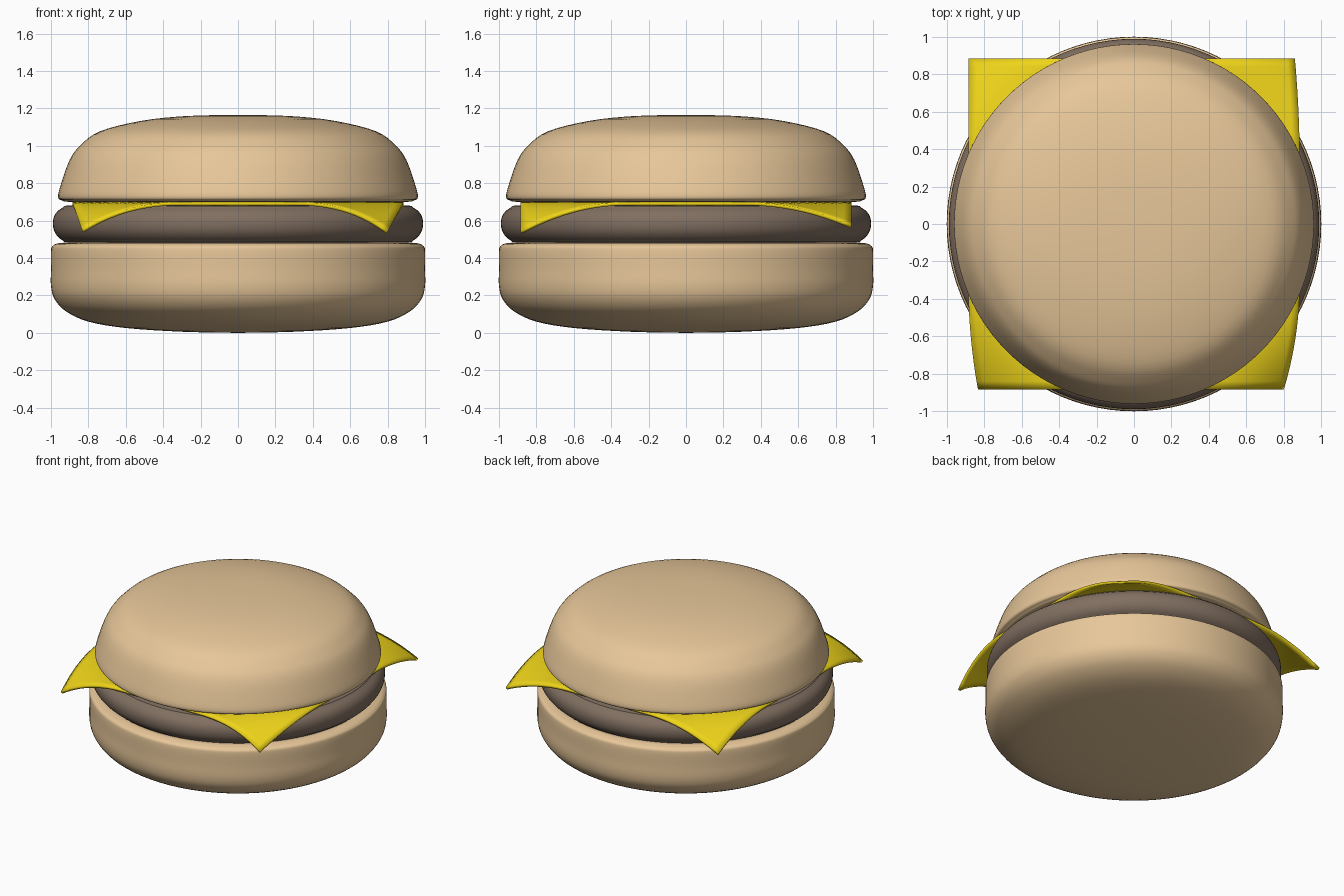
import bpy, bmesh
from math import pi, radians
from mathutils import Vector

if "Cube" in bpy.data.objects:
    bpy.data.objects.remove(bpy.data.objects["Cube"])


def material(name, colour):
    m = bpy.data.materials.new(name)
    m.diffuse_color = (*colour, 1)
    m.use_nodes = True
    m.node_tree.nodes["Principled BSDF"].inputs["Base Color"].default_value = m.diffuse_color
    return m


BUN = material("bun_tan", (0.80, 0.57, 0.32))
MEAT = material("patty_brown", (0.22, 0.16, 0.12))
CHEESE = material("cheese_yellow", (0.86, 0.66, 0.01))


def finish(name, bm, mat):
    me = bpy.data.meshes.new(name)
    bm.to_mesh(me)
    bm.free()
    ob = bpy.data.objects.new(name, me)
    bpy.context.collection.objects.link(ob)
    me.materials.append(mat)
    bpy.ops.object.select_all(action='DESELECT')
    ob.select_set(True)
    bpy.context.view_layer.objects.active = ob
    bpy.ops.object.shade_smooth_by_angle(angle=radians(40))
    return ob


def smooth_profile(pts, n=4):
    """Catmull-Rom curve through (radius, z) points."""
    p = [Vector((r, 0, z)) for r, z in pts]
    p = [p[0]] + p + [p[-1]]
    out = []
    for a, b, c, d in zip(p, p[1:], p[2:], p[3:]):
        for i in range(n):
            t = i / n
            out.append(0.5 * (2 * b + (c - a) * t + (2 * a - 5 * b + 4 * c - d) * t * t
                              + (3 * b - a - 3 * c + d) * t ** 3))
    return out + [p[-1]]


def lathe(name, pts, mat, steps=96):
    bm = bmesh.new()
    vs = [bm.verts.new(co) for co in smooth_profile(pts)]
    es = [bm.edges.new(pair) for pair in zip(vs, vs[1:])]
    bmesh.ops.spin(bm, geom=vs + es, axis=(0, 0, 1), cent=(0, 0, 0),
                   angle=2 * pi, steps=steps)
    bmesh.ops.remove_doubles(bm, verts=bm.verts, dist=1e-4)
    bmesh.ops.recalc_face_normals(bm, faces=bm.faces)
    return finish(name, bm, mat)


# Bottom bun: rounded underside, straight wall, small top edge
lathe("bottom_bun", [(0, 0), (0.3, 0.006), (0.6, 0.026), (0.8, 0.06), (0.92, 0.115),
                     (0.98, 0.18), (1, 0.25), (1, 0.34), (1, 0.44), (0.99, 0.466),
                     (0.96, 0.479), (0.9, 0.482), (0.5, 0.482), (0, 0.482)], BUN)

# Patty: flat disc with fully rounded rim
lathe("patty", [(0, 0.483), (0.5, 0.483), (0.88, 0.483), (0.94, 0.496), (0.978, 0.535),
                (0.99, 0.585), (0.978, 0.633), (0.94, 0.668), (0.88, 0.682),
                (0.5, 0.682), (0, 0.682)], MEAT)

# Top bun: domed crown with tapering side
lathe("top_bun", [(0, 0.70), (0.5, 0.70), (0.88, 0.70), (0.94, 0.708), (0.962, 0.728),
                  (0.945, 0.80), (0.90, 0.925), (0.845, 1.0), (0.74, 1.077),
                  (0.52, 1.133), (0.28, 1.159), (0, 1.166)], BUN)

# Cheese slice: square sheet whose corners droop, each slightly differently
bm = bmesh.new()
bmesh.ops.create_grid(bm, x_segments=40, y_segments=40, size=0.886)
corners = {(-1, -1): (0.150, 0.052), (1, -1): (0.158, 0.085),
           (1, 1): (0.125, 0.026), (-1, 1): (0.150, 0.0)}  # drop, pull-in
for v in bm.verts:
    x, y = v.co.x, v.co.y
    drop, pull = corners[(1 if x > 0 else -1, 1 if y > 0 else -1)]
    k = (max(0, abs(x) + abs(y) - 1.2) / 0.572) ** 2
    v.co.x -= pull * k * (1 if x > 0 else -1)
    v.co.z = 0.70 - drop * k
cheese = finish("cheese_slice", bm, CHEESE)
mod = cheese.modifiers.new("thickness", 'SOLIDIFY')
mod.thickness = 0.018
mod.offset = -1
